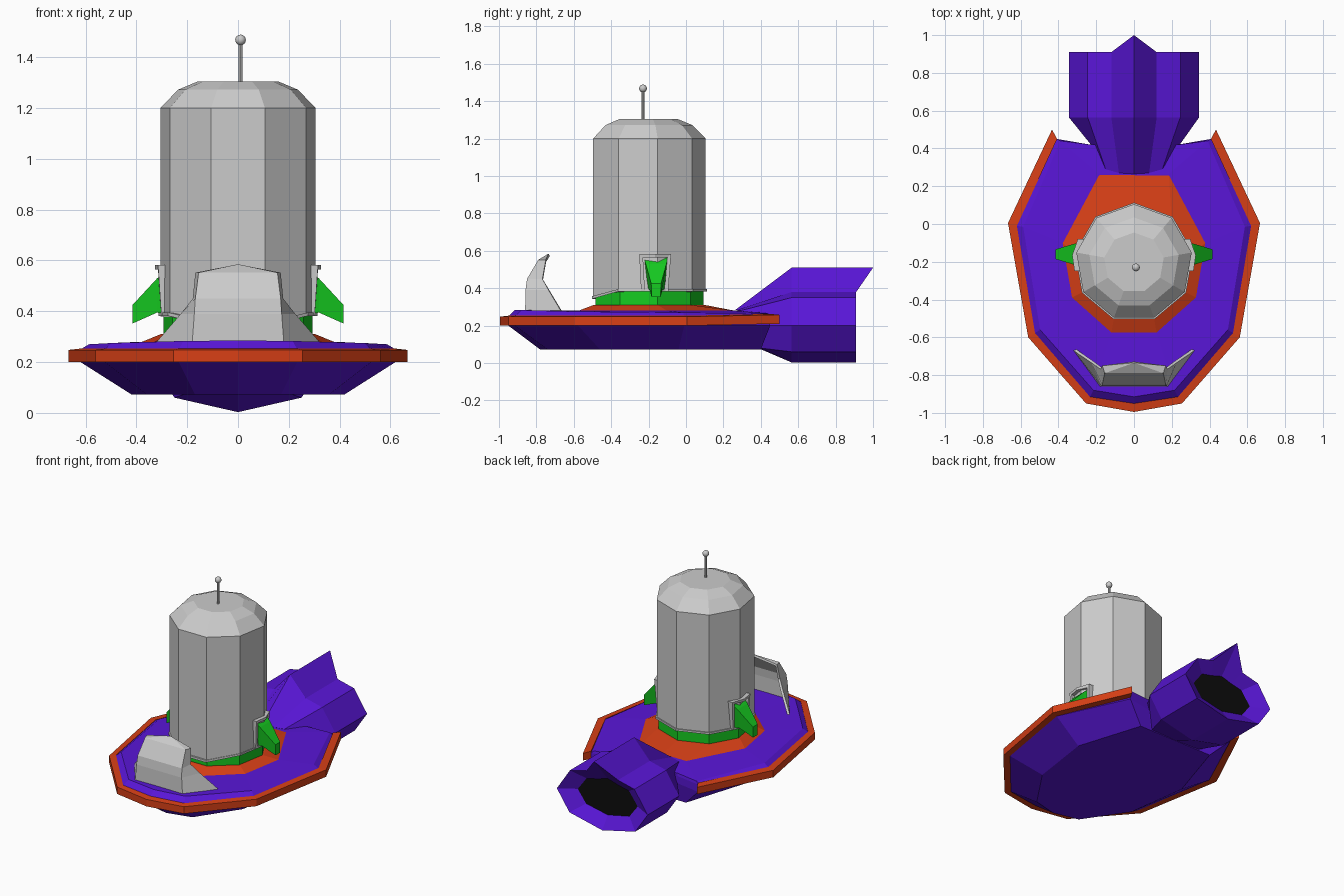
import bpy, bmesh, math

if "Cube" in bpy.data.objects:
    bpy.data.objects.remove(bpy.data.objects["Cube"])


def material(name, rgb):
    m = bpy.data.materials.new(name)
    m.diffuse_color = (*rgb, 1)
    m.use_nodes = True
    m.node_tree.nodes["Principled BSDF"].inputs["Base Color"].default_value = m.diffuse_color
    return m


PURPLE = material("purple", (0.1, 0.008, 0.68))
ORANGE = material("orange", (0.68, 0.05, 0.008))
GREEN = material("green", (0.008, 0.6, 0.015))
BLACK = material("black", (0.004, 0.004, 0.004))


def make(name, verts, faces, mat=None):
    me = bpy.data.meshes.new(name)
    me.from_pydata(verts, [], faces)
    bm = bmesh.new()
    bm.from_mesh(me)
    bmesh.ops.remove_doubles(bm, verts=bm.verts, dist=1e-5)
    bmesh.ops.recalc_face_normals(bm, faces=bm.faces)
    bm.to_mesh(me)
    bm.free()
    if mat:
        me.materials.append(mat)
    ob = bpy.data.objects.new(name, me)
    bpy.context.collection.objects.link(ob)
    return ob


def loft(name, rings, mat=None, start=True, end=True):
    n = len(rings[0])
    verts = [v for r in rings for v in r]
    faces = [(k * n + i, k * n + (i + 1) % n, (k + 1) * n + (i + 1) % n, (k + 1) * n + i)
             for k in range(len(rings) - 1) for i in range(n)]
    if start:
        faces.append(tuple(range(n)))
    if end:
        faces.append(tuple(range(len(verts) - n, len(verts))))
    return make(name, verts, faces, mat)


def mirrored(half):
    return half + [(-x, y, z) for x, y, z in reversed(half) if x > 1e-6]


def at_z(points, z):
    return [(x, y, z) for x, y in points]


def nonagon(r, z, front=None):
    # vertex at the back, flat at the front; front optionally lowers two corners
    out = []
    for i in range(9):
        a = math.radians(90 - 40 * i)
        out.append((r * math.cos(a), -0.205 + r * math.sin(a),
                    front if front is not None and i in (4, 5) else z))
    return out


# Outlines of the right half, back to front
outer = [(.434, .50), (.667, .005), (.56, -.60), (.254, -.95), (0, -.995)]
inner = [(.407, .45), (.62, -.01), (.524, -.577), (.233, -.915), (0, -.95)]

# Hull: flat bottom, flared sides, sloping deck
bottom = [(.2, .40), (.28, .40), (.42, -.04), (.36, -.46), (.17, -.74), (0, -.78)]
side = [(.23, .42)] + inner
deck = [(.23, .42, .27), (.39, .44, .265), (.587, -.015, .27), (.497, -.56, .275),
        (.215, -.88, .283), (0, -.915, .285)]
seat = [(.185, .265), (.185, .265), (.38, -.1), (.33, -.39), (.12, -.577), (0, -.577)]
loft("hull", [mirrored(at_z(bottom, .073)), mirrored(at_z(side, .2)),
              mirrored(at_z(side, .25)), mirrored(deck), mirrored(at_z(seat, .28))], PURPLE)

# Rim band, open at the back
sections = []
for (ox, oy), (ix, iy) in zip(outer, inner):
    lift = .01 if oy > .3 else 0
    sections.append([(ox, oy, .2 + lift), (ox, oy, .248 + lift),
                     (ix, iy, .253 + lift), (ix, iy, .2 + lift)])
sections += [[(-x, y, z) for x, y, z in s] for s in reversed(sections[:-1])]
loft("rim_band", sections, ORANGE)

# Tower base and collar
base = [(0, .265), (.185, .265), (.38, -.1), (.33, -.39), (.12, -.577)]
loft("tower_base", [mirrored(at_z(base, .279)), nonagon(.308, .31)], ORANGE, start=False)
loft("green_collar", [nonagon(.298, .30), nonagon(.298, .385, .35)], GREEN)

# Tower with domed top and bottom lip
loft("tower", [nonagon(.31, .385, .35), nonagon(.31, 1.2), nonagon(.24, 1.272),
               nonagon(.16, 1.305)])
loft("tower_lip", [nonagon(.318, .382, .342), nonagon(.318, .395, .357)])

# Antenna
bpy.ops.mesh.primitive_cylinder_add(vertices=8, radius=.008, depth=.17, location=(.01, -.23, 1.38))
bpy.context.object.name = "antenna_rod"
bpy.ops.mesh.primitive_uv_sphere_add(segments=12, ring_count=8, radius=.021, location=(.01, -.23, 1.468))
bpy.context.object.name = "antenna_ball"
bpy.ops.object.shade_smooth_by_angle()

# Side fins and the frames around them
for s, label in ((1, "right"), (-1, "left")):
    rings = []
    for x, top, low, wt, wl in ((.275, .565, .385, .065, .045), (.318, .53, .395, .055, .035),
                                (.415, .425, .352, .026, .024)):
        rings.append([(s * x, -.16 - wt, top), (s * x, -.16 + wt, top),
                      (s * x, -.16 + wl, low), (s * x, -.16 - wl, low)])
    loft(label + "_fin", rings, GREEN)
    rings = []
    for x, yo, zo, yi, zi in ((.302, -.24, .385, -.22, .385), (.315, -.25, .583, -.23, .565),
                              (.327, -.165, .583, -.165, .565), (.298, -.08, .583, -.10, .565),
                              (.29, -.095, .385, -.115, .385)):
        rings.append([(s * x, yo, zo), (s * (x - .035), yo, zo),
                      (s * (x - .035), yi, zi), (s * x, yi, zi)])
    loft(label + "_fin_frame", rings)

# Front windshield: rows of edge, corner, centre, corner, edge
rows = []
for z, fx, fy, wx, wy in ((.28, .18, -.86, .32, -.67), (.39, .172, -.858, .225, -.735),
                          (.45, .168, -.85, .178, -.768), (.552, .155, -.79, .168, -.75)):
    rows.append([(-wx, wy, z), (-fx, fy, z), (fx, fy, z), (wx, wy, z)])
verts = [v for r in rows for v in r] + [(0, -.735, .585)]
faces = [(4 * k + i, 4 * k + i + 1, 4 * k + i + 5, 4 * k + i + 4) for k in range(3) for i in range(3)]
faces += [(12, 13, 16), (13, 14, 16), (14, 15, 16)]
shield = make("windshield", verts, faces)
mod = shield.modifiers.new("thickness", "SOLIDIFY")
mod.thickness = .015
# keep the thickness on the inside
if shield.data.polygons[1].normal.y > 0:
    shield.data.flip_normals()

# Rear thruster: faceted nozzle with a top spike and recessed opening
section = [(0, .51), (.12, .38), (.245, .35), (.345, .2), (.25, .06), (0, .003)]
front = [(0, .265, .285), (.08, .27, .283), (.15, .29, .28), (.22, .41, .2),
         (.19, .40, .08), (0, .40, .074)]
mid = [(x, .565, z) for x, z in section]
back = [(x, 1.0 if z > .5 else .91, z) for x, z in section]
mouth = [(x * .66, .85, .21 + (min(z, .42) - .21) * .6) for x, z in section]
loft("thruster", [mirrored(front), mirrored(mid), mirrored(back), mirrored(mouth)],
     PURPLE, end=False)
hole = mirrored(mouth)
make("thruster_opening", hole, [tuple(range(len(hole)))], BLACK)
